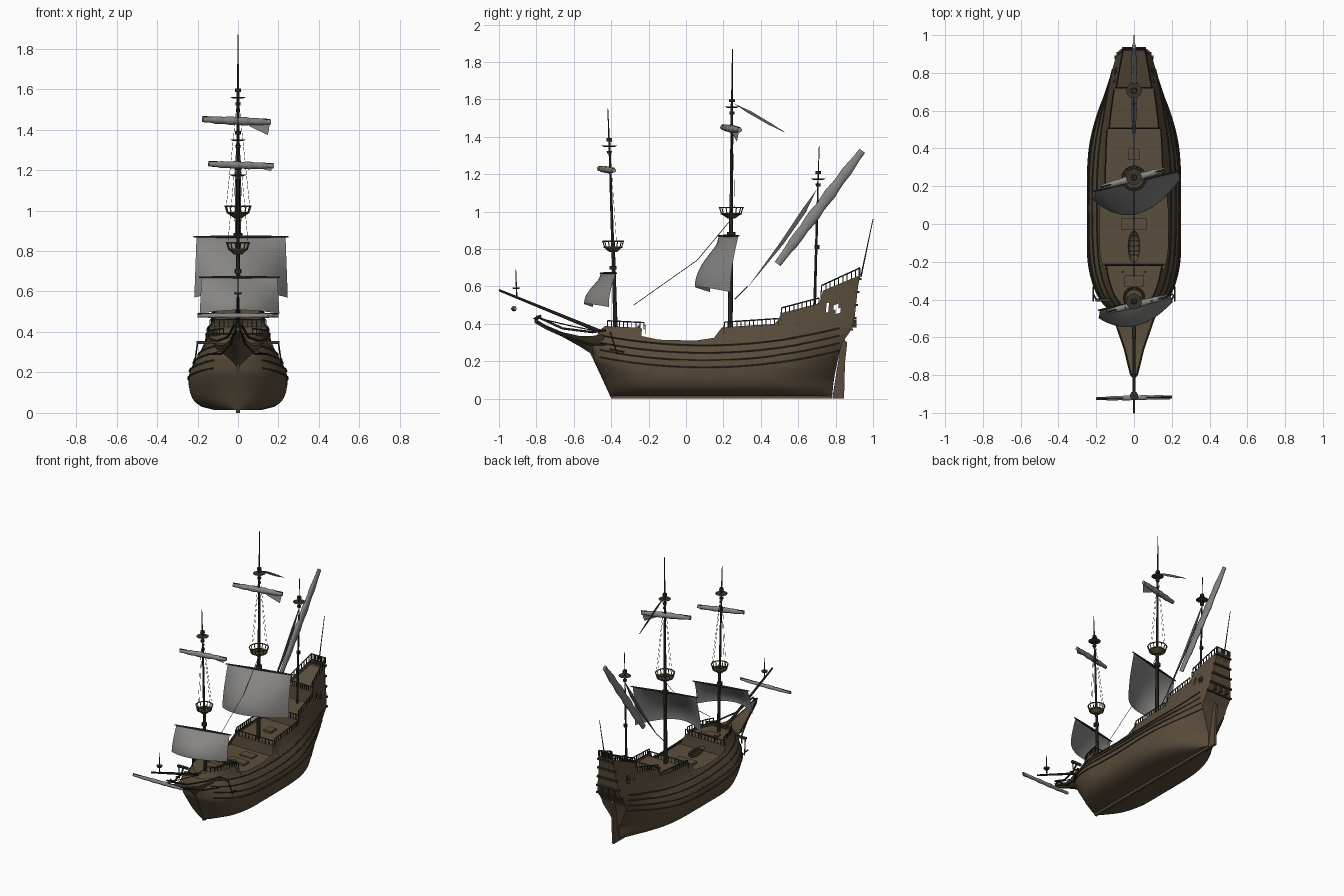
import bpy, bmesh, math
from mathutils import Vector, Matrix

if "Cube" in bpy.data.objects:
    bpy.data.objects.remove(bpy.data.objects["Cube"])

def mat(name, c):
    m = bpy.data.materials.new(name)
    m.diffuse_color = (*c, 1)
    m.use_nodes = True
    m.node_tree.nodes["Principled BSDF"].inputs["Base Color"].default_value = m.diffuse_color
    return m

HULL = mat("hull_brown", (0.098, 0.071, 0.042))
DECK = mat("deck_brown", (0.105, 0.078, 0.048))
DARK = mat("dark_wood", (0.04, 0.033, 0.022))
SAIL = mat("sail_grey", (0.24, 0.235, 0.23))
FLAG = mat("pennant_grey", (0.10, 0.10, 0.10))
ROPE = mat("rope", (0.05, 0.045, 0.04))
NEST = mat("nest_wood", (0.085, 0.07, 0.03))

def finish(name, bm, m, angle=35):
    bmesh.ops.recalc_face_normals(bm, faces=bm.faces)
    me = bpy.data.meshes.new(name)
    bm.to_mesh(me)
    bm.free()
    me.materials.append(m)
    me.shade_smooth()
    me.set_sharp_from_angle(angle=math.radians(angle))
    ob = bpy.data.objects.new(name, me)
    bpy.context.collection.objects.link(ob)
    return ob

def rod(bm, p, q, r, r2=None, n=8):
    p, q = Vector(p), Vector(q)
    d = q - p
    M = Matrix.Translation((p + q) / 2) @ d.to_track_quat('Z', 'Y').to_matrix().to_4x4()
    bmesh.ops.create_cone(bm, cap_ends=True, segments=n, radius1=r,
                          radius2=r if r2 is None else r2, depth=d.length, matrix=M)

def path(bm, pts, r, n=6):
    for a, b in zip(pts, pts[1:]):
        rod(bm, a, b, r, n=n)

def box(bm, x0, x1, y0, y1, z0, z1):
    M = Matrix.Translation(((x0+x1)/2, (y0+y1)/2, (z0+z1)/2)) @ Matrix.Diagonal((x1-x0, y1-y0, z1-z0, 1))
    bmesh.ops.create_cube(bm, size=1, matrix=M)

def plate(bm, pts, t):
    f = bm.faces.new([bm.verts.new((-t/2, y, z)) for y, z in pts])
    ex = bmesh.ops.extrude_face_region(bm, geom=[f])
    bmesh.ops.translate(bm, vec=(t, 0, 0), verts=[v for v in ex['geom'] if isinstance(v, bmesh.types.BMVert)])

def lerp_table(x, t):
    if x <= t[0][0]:
        return t[0][1]
    for (a, u), (b, v) in zip(t, t[1:]):
        if x <= b:
            return u + (v - u) * (x - a) / (b - a)
    return t[-1][1]

# Hull lines
BOW = [(0, -.40), (.1, -.44), (.2, -.49), (.28, -.505), (.36, -.465), (.42, -.43)]
STERN = [(0, .78), (.1, .79), (.2, .81), (.3, .835), (.36, .88), (.42, .90), (.6, .92), (.7, .94)]
WIDTH = [(.015, .12), (.03, .18), (.05, .209), (.07, .225), (.1, .237), (.14, .244), (.18, .244), (.21, .237),
         (.25, .218), (.29, .193), (.33, .17), (.4, .147), (.5, .125), (.6, .106), (.7, .095)]
END = [(.02, .03), (.1, .05), (.2, .25), (.28, .5), (.36, .62), (.5, .6), (.7, .55)]
TOP = [(-.44, .37), (-.425, .388), (-.222, .378), (-.205, .335), (-.1, .315), (.1, .31), (.19, .325), (.2, .38),
       (.498, .40), (.505, .455), (.712, .51), (.722, .575), (.94, .675)]
DECKZ = [(-.43, .355), (-.215, .355), (-.213, .275), (.2, .275), (.202, .355), (.505, .365),
         (.507, .425), (.718, .45), (.72, .54), (.925, .62)]

def y_at(s, z):
    a, b = lerp_table(z, BOW), lerp_table(z, STERN)
    return a + (b - a) * s

def half(s, z):
    s = min(max(s, 0), 1)
    w = lerp_table(z, WIDTH)
    if s < .28:
        return w * (1 - (1 - s / .28) ** 2.2) ** (.6 - min(z, .2))
    if s > .5:
        return w * (1 - (1 - lerp_table(z, END)) * ((s - .5) / .5) ** 3)
    return w

def W(y, z):
    a, b = lerp_table(z, BOW), lerp_table(z, STERN)
    return half((y - a) / (b - a), z)

def top(y):
    return lerp_table(y, TOP)

# Hull shell with transom and flat bottom
bm = bmesh.new()
N, R = 140, 26
grid = {}
for i in range(N + 1):
    s = (i / N) ** 1.4
    zt = top(y_at(s, .4 if s < .5 else .5))
    for j in range(R + 1):
        z = .015 + (zt - .015) * (j / R) ** 1.2
        for k in (-1, 1):
            grid[i, j, k] = bm.verts.new((k * max(half(s, z), .003), y_at(s, z), z))
for i in range(N):
    for j in range(R):
        for k in (-1, 1):
            c = [grid[i, j, k], grid[i+1, j, k], grid[i+1, j+1, k], grid[i, j+1, k]]
            y, z = sum(v.co.y for v in c) / 4, sum(v.co.z for v in c) / 4
            if .455 < z < .5 and (.745 < y < .768 or .795 < y < .82):
                continue  # cabin windows
            bm.faces.new(c)
    bm.faces.new([grid[i, 0, -1], grid[i+1, 0, -1], grid[i+1, 0, 1], grid[i, 0, 1]])
for j in range(R):
    for i in (0, N):
        bm.faces.new([grid[i, j, -1], grid[i, j, 1], grid[i, j+1, 1], grid[i, j+1, -1]])
finish("hull", bm, HULL)

# Decks with bulkheads between levels
bm = bmesh.new()
prev = None
for y in sorted([-.43 + 1.355 * i / 70 for i in range(71)] + [p[0] for p in DECKZ[1:-1]]):
    z = lerp_table(y, DECKZ)
    w = W(y, z) * .985 + .001
    cur = [bm.verts.new((-w, y, z)), bm.verts.new((w, y, z))]
    if prev:
        bm.faces.new([prev[0], prev[1], cur[1], cur[0]])
    prev = cur
finish("decks", bm, DECK, 20)

# Beakhead: V-shaped loft running out from the bow
bm = bmesh.new()
prev = None
for y, w, zb, zt in [(-.44, .125, .19, .345), (-.5, .10, .235, .335), (-.57, .075, .28, .335), (-.66, .047, .33, .355),
                     (-.75, .024, .37, .393), (-.81, .014, .405, .43)]:
    cur = [bm.verts.new(c) for c in [(-.008, y, zb), (-w*.6, y, (zb+zt)/2), (-w, y, zt), (w, y, zt), (w*.6, y, (zb+zt)/2), (.008, y, zb)]]
    if prev:
        for a in range(6):
            bm.faces.new([prev[a], prev[(a+1) % 6], cur[(a+1) % 6], cur[a]])
    else:
        bm.faces.new(cur)
    prev = cur
bm.faces.new(prev)
finish("beakhead", bm, HULL)

# Wales, beak rails, catheads, anchors and transom mouldings
bm = bmesh.new()
for k in (-1, 1):
    for z0 in (.165, .205, .245, .285):
        pts = []
        for i in range(41):
            y = -.46 + 1.28 * i / 40
            z = z0 + .085 * ((y - .1) / .7) ** 2
            pts.append((k * (W(y, z) + .001), y, z))
        path(bm, pts, .005, 5)
    path(bm, [(k*.14, -.43, .365), (k*.105, -.5, .355), (k*.05, -.66, .375), (k*.016, -.8, .44)], .006)
    path(bm, [(k*.15, -.43, .29), (k*.085, -.52, .29), (k*.035, -.66, .34), (k*.012, -.8, .41)], .005)
    box(bm, k*.165-.04, k*.165+.04, -.41, -.395, .34, .355)
    rod(bm, (k*.2, -.4, .345), (k*.215, -.37, .24), .004)
    rod(bm, (k*.215, -.41, .265), (k*.215, -.33, .25), .004)
for z in (.37, .43, .50, .57, .64):
    w = W(1, z) + .006
    y = lerp_table(z, STERN)
    box(bm, -w, w, y - .012, y + .01, z - .006, z + .006)
for x in (-.05, 0, .05):
    box(bm, x - .008, x + .008, .88, .912, .38, .42)
rod(bm, (0, -.81, .42), (0, -.775, .445), .012, .006)
finish("mouldings", bm, DARK)

# Keel, sternpost and rudder
bm = bmesh.new()
box(bm, -.009, .009, -.4, .78, 0, .03)
plate(bm, [(-.4, 0), (-.36, .02), (-.46, .24), (-.52, .26), (-.45, .11)], .016)
plate(bm, [(.72, 0), (.775, 0), (.825, .31), (.79, .31)], .018)
plate(bm, [(.782, 0), (.845, 0), (.85, .19), (.862, .30), (.835, .33), (.828, .29)], .016)
finish("keel_and_rudder", bm, HULL)

# Deck railings on both sides
bm = bmesh.new()
for y0, y1 in [(-.42, -.225), (.205, .495), (.51, .71), (.725, .93)]:
    n = round((y1 - y0) / .022)
    for k in (-1, 1):
        rail = []
        for i in range(n + 1):
            y = y0 + (y1 - y0) * i / n
            z = top(y)
            x = k * W(y, z)
            rail.append((x, y, z + .028))
            box(bm, x - .0025, x + .0025, y - .0025, y + .0025, z - .01, z + .028)
        path(bm, rail, .004, 5)
for y, z in [(-.218, .355), (.203, .355), (.508, .425), (.722, .54), (.925, .665)]:  # cross rails at deck breaks
    w = W(y, z)
    rod(bm, (-w, y, z + .035), (w, y, z + .035), .004, n=5)
    for i in range(13):
        x = w * (i / 6 - 1)
        box(bm, x - .002, x + .002, y - .002, y + .002, z - .01, z + .035)
finish("railings", bm, DARK)

# Hatches, bitts and the ship's boat
bm = bmesh.new()
box(bm, -.07, .07, -.03, .03, .27, .29)
box(bm, -.05, .05, .09, .15, .27, .285)
box(bm, -.05, .05, -.33, -.27, .35, .368)
box(bm, -.03, .03, .34, .40, .355, .375)
for x in (-.06, .06):
    box(bm, x - .006, x + .006, -.26, -.248, .35, .39)
finish("hatches", bm, DECK)
bm = bmesh.new()
bmesh.ops.create_uvsphere(bm, u_segments=16, v_segments=8, radius=1,
                          matrix=Matrix.Translation((0, -.12, .31)) @ Matrix.Diagonal((.032, .085, .035, 1)))
bmesh.ops.delete(bm, geom=[v for v in bm.verts if v.co.z > .315], context='VERTS')
for i in range(5):
    box(bm, -.027, .027, -.17 + .025*i, -.162 + .025*i, .303, .309)
finish("ships_boat", bm, DECK)

# Masts with caps, bowsprit, flagstaff
bm = bmesh.new()
MASTS = [(-.375, .30, -.39, .84, -.418, 1.55, .012, 1.35), (.235, .25, .242, 1.02, .248, 1.87, .014, 1.56),
         (.685, .40, .70, .95, .712, 1.35, .008, 1.175)]
for y0, z0, y1, z1, y2, z2, r, cap in MASTS:
    yc = y1 + (y2 - y1) * (cap - z1) / (z2 - z1)
    rod(bm, (0, y0, z0), (0, y1, z1), r, r * .75)
    rod(bm, (0, y1, z1 - .08), (0, yc, cap + .04), r * .7, r * .45)
    rod(bm, (0, yc, cap), (0, y2, z2), r * .4, .002)
    rod(bm, (0, yc, cap - .006), (0, yc, cap + .002), .025, .042, 12)
    rod(bm, (0, yc, cap + .025), (0, yc, cap + .043), .016, .014, 8)
    rod(bm, (0, yc, cap - .04), (0, yc, cap - .025), .012, .014, 8)
    rod(bm, (0, y1, z1 - .15), (0, y1, z1 - .13), r * 1.6, n=10)
rod(bm, (0, -.40, .335), (0, -1, .58), .011, .006)
rod(bm, (0, -.905, .54), (0, -.91, .69), .004, .002)
rod(bm, (0, -.908, .585), (0, -.908, .595), .016, .022, 10)
rod(bm, (0, .935, .65), (0, 1, .96), .004, .002)
finish("masts", bm, DARK)

# Crow's nests
bm = bmesh.new()
for y, z, r in [(-.39, .805, .056), (.242, .985, .064)]:
    rod(bm, (0, y, z - .022), (0, y, z), .02, r * .8, 20)
    for h, q in [(.003, .84), (.036, 1)]:
        path(bm, [(r*q*math.cos(a*math.pi/10), y + r*q*math.sin(a*math.pi/10), z + h) for a in range(21)], .004, 5)
    for a in range(14):
        c, s = math.cos(a * math.pi / 7), math.sin(a * math.pi / 7)
        rod(bm, (r*.82*c, y + r*.82*s, z), (r*c, y + r*s, z + .036), .003, n=5)
finish("crows_nests", bm, NEST)

# Set square sails and their yards
def square_sail(name, L, Rt, drop, edge, belly):
    L, Rt = Vector(L), Vector(Rt)
    bm = bmesh.new()
    n, g = 16, []
    for j in range(n + 1):
        v = j / n
        row = []
        for i in range(n + 1):
            u = 2 * i / n - 1
            p = L.lerp(Rt, (1 + u * (1 + .05 * v)) / 2)
            p.y -= (edge + belly * (1 - u * u)) * math.sin(v * math.pi / 2)
            p.z -= drop * v * (1 - .1 * (1 - u * u))
            row.append(bm.verts.new(p))
        g.append(row)
    for j in range(n):
        for i in range(n):
            bm.faces.new([g[j][i], g[j][i+1], g[j+1][i+1], g[j+1][i]])
    finish(name, bm, SAIL)
    bm = bmesh.new()
    d = (Rt - L) * .03
    mid = (L + Rt) / 2
    for e in (L - d, Rt + d):
        rod(bm, mid, e, .008, .004)
    finish(name + "_yard", bm, DARK)

square_sail("main_sail", (-.205, .175, .87), (.235, .28, .87), .30, .045, .13)
square_sail("fore_sail", (-.18, -.455, .67), (.195, -.375, .67), .18, .04, .085)

# Furled sails: lumpy rolls along a yard
def furled(name, A, B, r, hang=0.0, flat=1.0):
    A, B = Vector(A), Vector(B)
    bm = bmesh.new()
    n = 16
    pts = [A.lerp(B, i / n) for i in range(n + 1)]
    rad = [r * (.3 + .7 * math.sin(math.pi * (.08 + .84 * i / n)) ** .6 * (1 + .15 * math.cos(i * 1.9))) for i in range(n + 1)]
    for i in range(n):
        o = Vector((0, 0, -.6 * r if hang else 0))
        rod(bm, pts[i] + o, pts[i+1] + o, rad[i], rad[i+1], 10)
    if hang:  # loose corner
        c = [A.lerp(B, .55), B, B + Vector((-.012, -.015, -hang)), A.lerp(B, .7) + Vector((0, -.01, -hang * .5))]
        bm.faces.new([bm.verts.new(p) for p in c])
    ob = finish(name, bm, SAIL, 60)
    ob.scale.x = flat
    bm = bmesh.new()
    rod(bm, A, B, .005)
    finish(name + "_yard", bm, DARK)

furled("main_topsail", (-.175, .195, 1.462), (.16, .287, 1.448), .02, .075)
furled("fore_topsail", (-.145, -.465, 1.24), (.175, -.385, 1.23), .018, .035)
furled("sprit_sail", (-.2, -.925, .488), (.2, -.915, .488), .013, .015)
furled("mizzen_sail", (0, .49, .72), (0, .942, 1.325), .03, 0, .55)

# Pennants streaming from the masts
bm = bmesh.new()
plate(bm, [(.255, 1.578), (.35, 1.535), (.45, 1.475), (.54, 1.417), (.44, 1.465), (.33, 1.528)], .005)
plate(bm, [(.70, 1.12), (.62, 1.01), (.5, .83), (.33, .595), (.52, .825), (.64, .995)], .006)
finish("pennants", bm, FLAG)

# Rigging: stays and topmast shrouds
bm = bmesh.new()
rod(bm, (0, .235, .95), (0, .06, .74), .0018, n=4)
rod(bm, (0, .06, .74), (0, -.28, .50), .0018, n=4)
rod(bm, (0, .33, .6), (0, .26, .53), .0025, n=4)
path(bm, [(0, -.79, .43), (0, -.62, .39), (0, -.5, .365), (0, -.4, .37)], .003, 4)
for y, z, r, yt, zt in [(-.39, .84, .05, -.41, 1.32), (.242, 1.02, .058, .245, 1.52)]:
    for k in (-1, 1):
        for dy in (0, .018):
            rod(bm, (k * r, y + dy, z), (k * .006, yt + dy * .3, zt), .0009, n=4)
finish("rigging", bm, ROPE)
